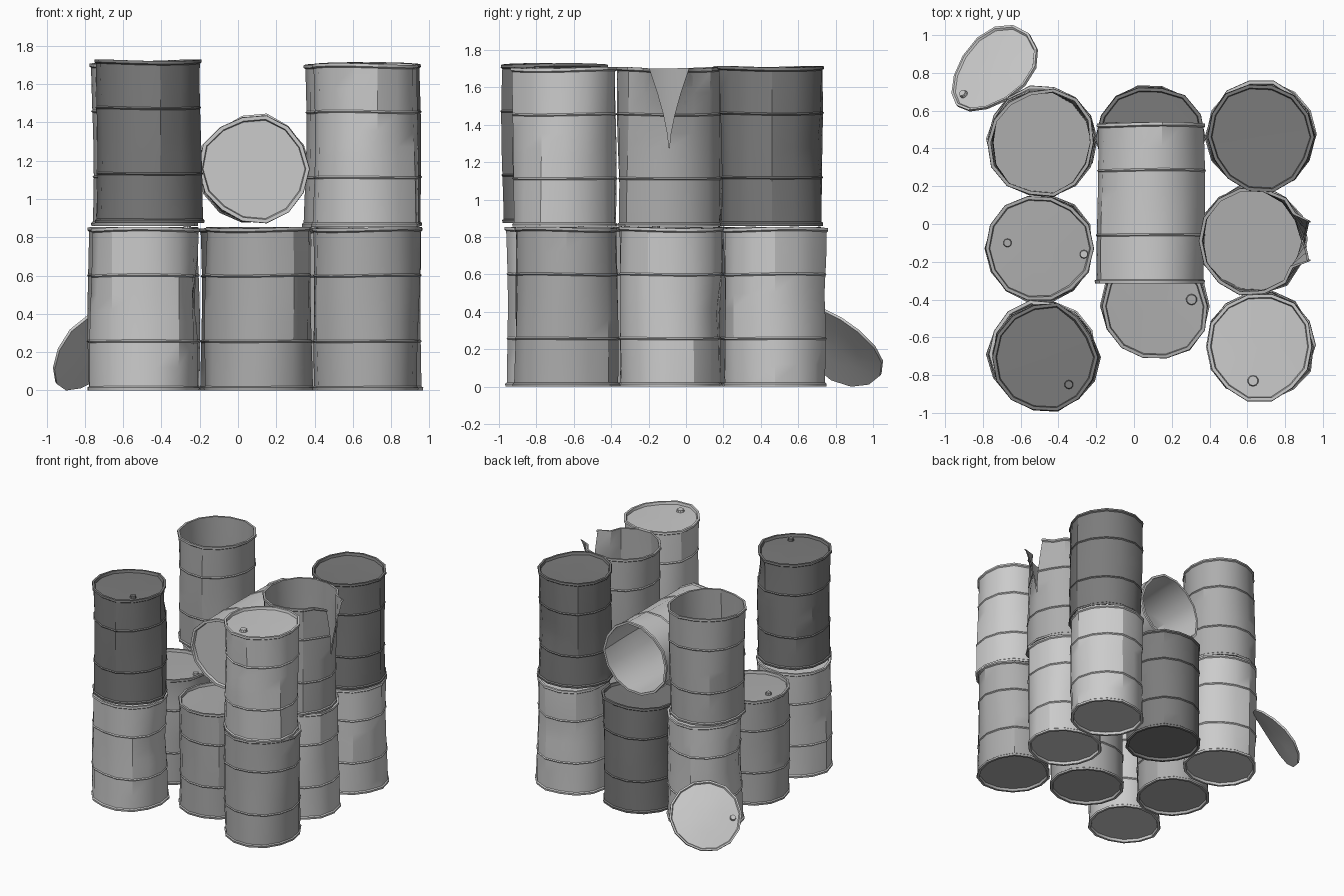
import bpy, bmesh, math, random
from mathutils import Vector, Matrix

if "Cube" in bpy.data.objects:
    bpy.data.objects.remove(bpy.data.objects["Cube"])

N = 14          # sides per drum
H = 0.85        # drum height
SHADES = {"light": 0.6, "mid": 0.42, "dark": 0.2}
MATS = {}
for key, v in SHADES.items():
    MATS[key] = bpy.data.materials.new(key + "_grey")
    MATS[key].diffuse_color = (v, v, v, 1)


def finish(name, bm, shade, matrix):
    bmesh.ops.remove_doubles(bm, verts=bm.verts, dist=1e-4)
    bmesh.ops.recalc_face_normals(bm, faces=bm.faces)
    me = bpy.data.meshes.new(name)
    bm.to_mesh(me)
    bm.free()
    me.shade_smooth()
    me.set_sharp_from_angle(angle=math.radians(32))
    me.materials.append(MATS[shade])
    ob = bpy.data.objects.new(name, me)
    ob.matrix_world = matrix
    bpy.context.collection.objects.link(ob)
    return ob


def lathe(profile, warp):
    """Spin a profile with an unwelded seam; warp moves every point."""
    bm = bmesh.new()
    rings = []
    for r, z in profile:
        rings.append([bm.verts.new(warp(r, z, i)) for i in range(N + 1)])
    for a, b in zip(rings, rings[1:]):
        for i in range(N):
            bm.faces.new((a[i], a[i + 1], b[i + 1], b[i]))
    return bm


def drum(name, loc, shade, seed, is_open=False, torn=False, dents=(), rot=None):
    rng = random.Random(seed)
    p1, p2, p3 = (rng.uniform(0, 6.28) for _ in range(3))
    jitter = [rng.uniform(-0.006, 0.006) for _ in range(N)]
    body = 0.277
    # bottom cap, foot rim, ribbed wall, top rim
    prof = [(0, .02), (.26, .02), (.265, 0), (.284, 0), (.286, .015), (body, .022)]
    for z in (.12, .25):
        prof.append((body, z))
    prof += [(body + .006, .257), (body, .264), (body, .36), (body, .42), (body, .5),
             (body, .593), (body + .006, .6), (body, .607), (body, .72), (body, .828),
             (.286, .835), (.284, H), (.267, H)]
    if is_open:     # inner wall and floor
        prof += [(.267, z) for z in (.72, .6, .5, .42, .26, .03)] + [(0, .03)]
    else:           # sunken lid
        prof += [(.262, H - .02), (0, H - .02)]

    def warp(r, z, i):
        a = 2 * math.pi * i / N
        d = jitter[i % N] + .006 * math.sin(2 * a + p1 + 3 * z) + .005 * math.sin(3 * a + p2 - 5 * z)
        for da, dz, depth in dents:
            diff = (a - math.radians(da) + math.pi) % (2 * math.pi) - math.pi
            d -= depth * math.exp(-(diff / .45) ** 2 - ((z - dz) / .14) ** 2)
        rr = r + d * min(1, r / .25)
        x, y = rr * math.cos(a), rr * math.sin(a)
        zz = z + .005 * math.sin(2 * a + p3) * z / H * (r / .28)
        if torn and z > .421 and r > .2:     # split the seam and curl it outward
            t = (z - .42) / (H - .42)
            s = 1 if i <= N // 2 else -1
            if i in (0, N):
                x += .035 * t
                y += s * .105 * t ** 1.5
            elif i in (1, N - 1):
                x -= .025 * t
                y += s * .025 * t
        return (x, y, zz)

    m = Matrix.Translation(loc)
    if rot:
        m = m @ rot
    return finish(name, lathe(prof, warp), shade, m)


def bung(name, loc, shade, r=.03, normal=(0, 0, 1)):
    bm = bmesh.new()
    bmesh.ops.create_cone(bm, cap_ends=True, segments=10, radius1=r, radius2=r * .85, depth=.02)
    m = Matrix.Translation(loc) @ Vector(normal).to_track_quat('Z', 'Y').to_matrix().to_4x4()
    finish(name, bm, shade, m)


# bottom layer
drum("lower_front_left_drum", (-.485, -.69, 0), "light", 1, dents=[(0, .5, .03)])
drum("lower_middle_left_drum", (-.50, -.13, 0), "mid", 2, dents=[(-40, .75, .03)])
drum("lower_back_left_drum", (-.485, .45, 0), "light", 3, dents=[(200, .45, .02)])
drum("lower_front_centre_drum", (.11, -.435, 0), "mid", 4)
drum("lower_back_centre_drum", (.085, .45, 0), "dark", 5)
drum("lower_front_right_drum", (.67, -.64, 0), "mid", 6)
drum("lower_middle_right_drum", (.63, -.08, 0), "light", 7, dents=[(80, .4, .02)])
drum("lower_back_right_drum", (.675, .475, 0), "light", 8, dents=[(90, .5, .015)])

# top layer
drum("upper_front_left_drum", (-.47, -.705, .875), "dark", 9, dents=[(45, .75, .04)])
drum("upper_back_left_drum", (-.49, .43, .86), "mid", 10, is_open=True)
drum("upper_front_right_drum", (.665, -.65, .855), "light", 11, dents=[(250, .6, .015)])
drum("upper_torn_drum", (.625, -.09, .855), "mid", 12, is_open=True, torn=True)
drum("upper_back_right_drum", (.67, .46, .86), "dark", 13, dents=[(70, .4, .02)])

# drum lying on its side, open end to the back
drum("lying_drum", (.085, -.315, 1.157), "light", 14, is_open=True,
     rot=Matrix.Rotation(-math.pi / 2, 4, 'X'))

# bungs
bung("front_left_bung", (-.345, -.85, 1.715), "dark", .024)
bung("front_centre_bung", (.305, -.40, .84), "mid")
bung("middle_left_bung", (-.67, -.10, .84), "mid", .023)
bung("middle_left_small_bung", (-.265, -.16, .85), "light", .023)
bung("front_right_bung", (.63, -.83, 1.695), "light")

# loose lid leaning on the back left drum
normal = Vector((-.545, .545, .637)).normalized()
lid_m = Matrix.Translation((-.745, .815, .212)) @ normal.to_track_quat('Z', 'Y').to_matrix().to_4x4()
lid_prof = [(0, 0), (.13, 0), (.25, 0), (.257, .01), (.27, .01), (.27, -.006), (.13, -.008), (0, -.008)]


def lid_warp(r, z, i):
    a = 2 * math.pi * i / N
    x, y = r * math.cos(a), r * math.sin(a)
    return (x, y, z + .02 * math.sin(2 * a) * (r / .27) ** 2)


finish("loose_lid", lathe(lid_prof, lid_warp), "light", lid_m)
bung("loose_lid_bung", Vector((-.90, .685, .19)) + normal * .008, "light", .023, normal)

for m in bpy.data.materials:
    if m.users and not m.is_grease_pencil:
        m.use_nodes = True
        m.node_tree.nodes["Principled BSDF"].inputs["Base Color"].default_value = m.diffuse_color
